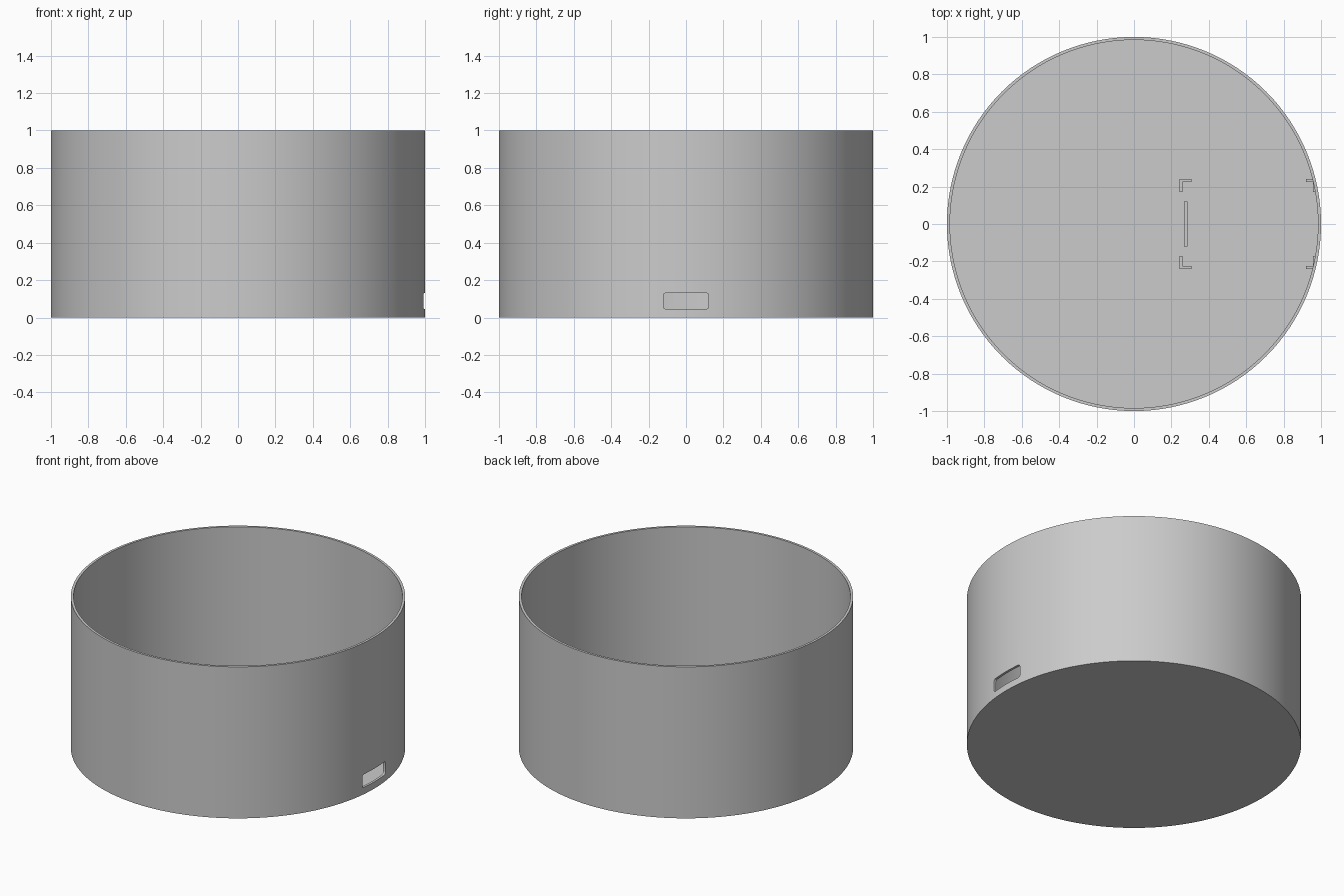
import bpy
import bmesh
import math

SIDES = 128
INNER = 0.984      # inner radius of the wall
FLOOR = 0.02       # floor thickness

cube = bpy.data.objects.get("Cube")
if cube:
    bpy.data.objects.remove(cube, do_unlink=True)

# Single plain plastic colour
grey = bpy.data.materials.new("light grey")
grey.use_nodes = True
grey.diffuse_color = (0.6, 0.6, 0.6, 1)
grey.node_tree.nodes["Principled BSDF"].inputs["Base Color"].default_value = (0.6, 0.6, 0.6, 1)


def add_object(name, bm):
    bmesh.ops.recalc_face_normals(bm, faces=bm.faces)
    mesh = bpy.data.meshes.new(name)
    bm.to_mesh(mesh)
    bm.free()
    mesh.materials.append(grey)
    obj = bpy.data.objects.new(name, mesh)
    bpy.context.collection.objects.link(obj)
    return obj


def add_box(bm, x, y, z):
    """Add a box from three (low, high) ranges and return its vertices."""
    verts = bmesh.ops.create_cube(bm, size=1)["verts"]
    for v in verts:
        v.co = [lo + (c + 0.5) * (hi - lo) for c, (lo, hi) in zip(v.co, (x, y, z))]
    return verts


# Open round tub: a lathed wall profile closed by two floor discs
bm = bmesh.new()
rings = []
for radius, z in ((1, 0), (1, 1), (INNER, 1), (INNER, FLOOR)):
    angles = [2 * math.pi * i / SIDES for i in range(SIDES)]
    rings.append([bm.verts.new((radius * math.cos(a), radius * math.sin(a), z)) for a in angles])
for low, high in zip(rings, rings[1:]):
    for i in range(SIDES):
        j = (i + 1) % SIDES
        bm.faces.new((low[i], low[j], high[j], high[i]))
bm.faces.new(rings[0])
bm.faces.new(rings[-1])
tub = add_object("round_tub", bm)

# Rounded port opening through the +x wall
bm = bmesh.new()
add_box(bm, (0.9, 1.1), (-0.12, 0.12), (0.045, 0.132))
long_edges = [e for e in bm.edges if abs(e.verts[0].co.x - e.verts[1].co.x) > 0.1]
bmesh.ops.bevel(bm, geom=long_edges, offset=0.014, segments=4, profile=0.5, affect='EDGES')
cutter = add_object("port_cutter", bm)
cutter.hide_render = True
cut = tub.modifiers.new("port opening", 'BOOLEAN')
cut.operation = 'DIFFERENCE'
cut.solver = 'EXACT'
cut.object = cutter
bpy.context.view_layer.objects.active = tub
tub.select_set(True)
bpy.ops.object.modifier_apply(modifier=cut.name)
bpy.ops.object.shade_smooth_by_angle(angle=math.radians(30))
tub.select_set(False)
bpy.data.objects.remove(cutter, do_unlink=True)

# L-shaped corner brackets that locate a board on the floor
HEIGHT = (FLOOR - 0.005, 0.07)
for side, word in ((1, "left"), (-1, "right")):
    for place, foot_x, arm_x in (("inner", (0.242, 0.308), (0.242, 0.259)),
                                 ("wall", (0.92, 0.965), (0.957, 0.965))):
        bm = bmesh.new()
        outline = [(foot_x[0], 0.24), (foot_x[1], 0.24), (arm_x[1], 0.17), (arm_x[0], 0.17)]
        if place == "inner":
            outline = [(foot_x[0], 0.24), (foot_x[1], 0.24), (foot_x[1], 0.224),
                       (arm_x[1], 0.224), (arm_x[1], 0.17), (arm_x[0], 0.17)]
        else:
            outline = [(foot_x[0], 0.24), (foot_x[1], 0.24), (0.973, 0.17),
                       (arm_x[0], 0.17), (arm_x[0], 0.224), (foot_x[0], 0.224)]
        base = bm.faces.new([bm.verts.new((x, side * y, HEIGHT[0])) for x, y in outline])
        top = bmesh.ops.extrude_face_region(bm, geom=[base])["geom"]
        for v in top:
            if isinstance(v, bmesh.types.BMVert):
                v.co.z = HEIGHT[1]
        add_object(f"{place}_bracket_{word}", bm)

# Low bar that supports the board between the inner brackets
bm = bmesh.new()
add_box(bm, (0.267, 0.285), (-0.12, 0.12), (HEIGHT[0], 0.042))
add_object("support_bar", bm)
